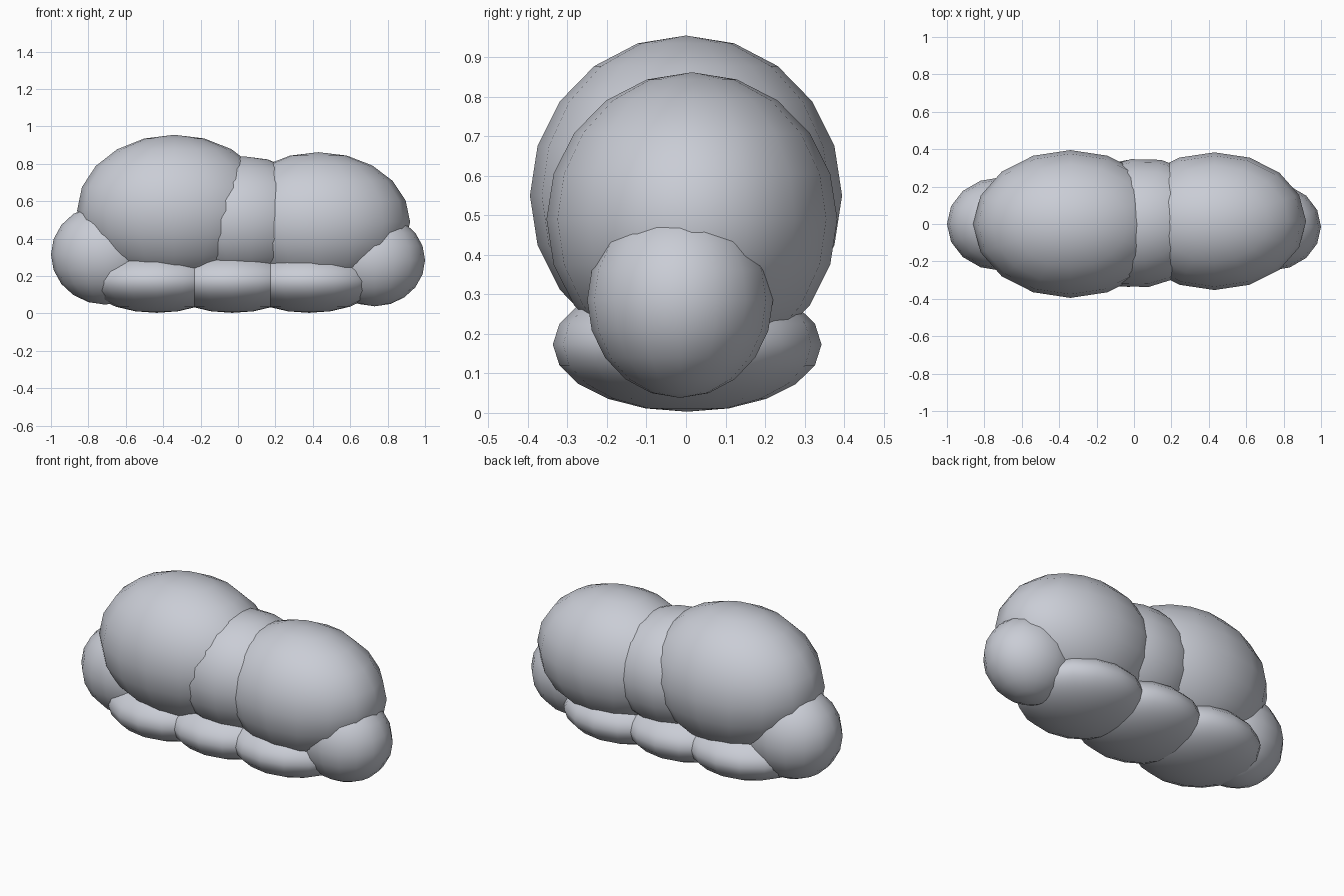
import bpy
from math import radians

cube = bpy.data.objects.get("Cube")
if cube:
    bpy.data.objects.remove(cube, do_unlink=True)

# One soft grey for the whole cloud
grey = bpy.data.materials.new("cloud_grey")
grey.use_nodes = True
colour = (0.59, 0.61, 0.67, 1)
grey.diffuse_color = colour
grey.node_tree.nodes["Principled BSDF"].inputs["Base Color"].default_value = colour


def puff(name, centre, radii, turn=0):
    """Smooth low-poly ellipsoid, turned about z by some degrees."""
    bpy.ops.mesh.primitive_uv_sphere_add(
        segments=16, ring_count=10, radius=1, location=centre,
        rotation=(0, 0, radians(turn)))
    ob = bpy.context.object
    ob.name = name
    ob.scale = radii
    ob.data.materials.append(grey)
    bpy.ops.object.shade_smooth()
    return ob


# Big upper puffs
puff("large_right_puff", (-0.34, 0, 0.55), (0.52, 0.395, 0.405))
puff("large_left_puff", (0.43, 0.015, 0.49), (0.49, 0.368, 0.372))
puff("middle_puff", (0.03, 0.005, 0.5), (0.42, 0.345, 0.34), 8)

# Small puffs at the two ends
puff("right_end_puff", (-0.71, 0, 0.315), (0.29, 0.25, 0.268))
puff("left_end_puff", (0.73, -0.015, 0.285), (0.27, 0.235, 0.247))

# Row of flattened puffs along the base
for side, x in (("right", -0.435), ("middle", -0.03), ("left", 0.38)):
    puff(side + "_base_puff", (x, 0.003, 0.173), (0.37, 0.34, 0.17))
